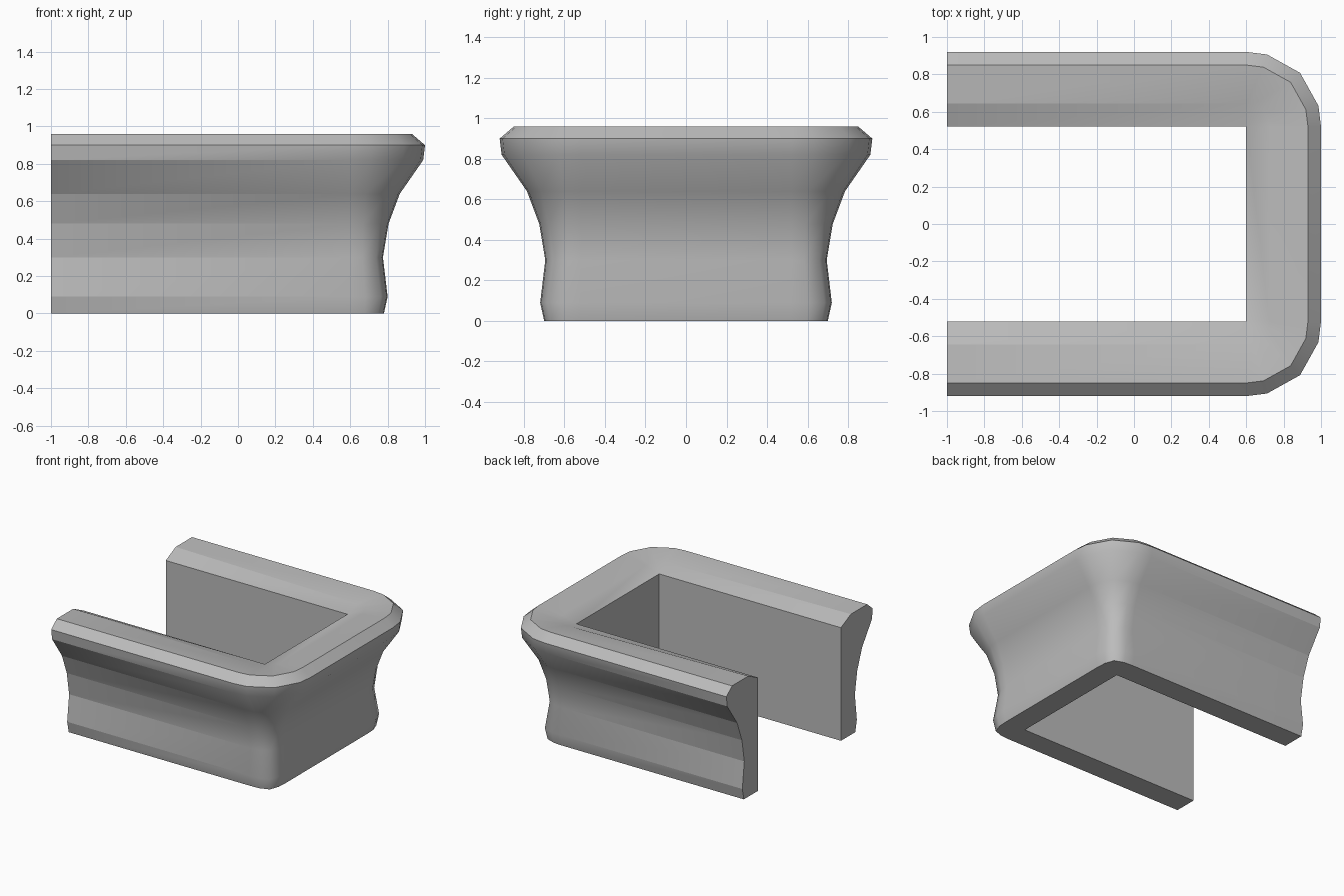
import bpy, bmesh, math

old = bpy.data.objects.get("Cube")
if old:
    bpy.data.objects.remove(old, do_unlink=True)

# Plain grey finish
grey = bpy.data.materials.new("plain_grey")
grey.use_nodes = True
colour = (0.5, 0.5, 0.5, 1)
grey.diffuse_color = colour
grey.node_tree.nodes["Principled BSDF"].inputs["Base Color"].default_value = colour

# Moulding cross-section: distance out from the inner wall, height
PROFILE = [(0, 0), (0.18, 0), (0.20, 0.09), (0.175, 0.30), (0.205, 0.48),
           (0.265, 0.64), (0.39, 0.82), (0.40, 0.90), (0.33, 0.96),
           (0.125, 0.96), (0, 0.90)]
END_X, IN_X, IN_Y = -1.0, 0.6, 0.52
CREST = 9


def corner_dirs(z):
    """Outward factors round a corner; the foot is squarer than the rim."""
    t = min(z / 0.82, 1)
    side, near, diag = 0.42 - 0.14 * t, 0.975 - 0.01 * t, 0.83 - 0.11 * t
    return [(0, 1), (side, near), (diag, diag), (near, side), (1, 0)]


def ring(bm, x, sign, step):
    verts = []
    for i, (d, z) in enumerate(PROFILE):
        u, v = corner_dirs(z)[step]
        if i == CREST and x > END_X:
            z -= 0.025  # the inner bevel softens towards the corners
        verts.append(bm.verts.new((x + u * d, sign * (IN_Y + v * d), z)))
    return verts


# Sweep the section along both arms and round the two corners
bm = bmesh.new()
rings = [ring(bm, END_X, -1, 0)]
rings += [ring(bm, IN_X, -1, s) for s in range(5)]
rings += [ring(bm, IN_X, 1, s) for s in reversed(range(5))]
rings.append(ring(bm, END_X, 1, 0))
n = len(PROFILE)
for a, b in zip(rings, rings[1:]):
    for i in range(n):
        j = (i + 1) % n
        bm.faces.new((a[i], b[i], b[j], a[j]))

# Flat ends of the arms
bm.faces.new(rings[0])
bm.faces.new(rings[-1])
bmesh.ops.remove_doubles(bm, verts=bm.verts, dist=0.0005)
bmesh.ops.recalc_face_normals(bm, faces=bm.faces)

# Smooth faces, with crisp rims, ends and arm bands
for f in bm.faces:
    f.smooth = True
for e in bm.edges:
    p, q = (v.co for v in e.verts)
    along_arm = abs(p.x - q.x) > 1
    inner = all(abs(c.x - IN_X) < 0.001 and abs(abs(c.y) - IN_Y) < 0.001 for c in (p, q))
    at_end = p.x < END_X + 0.001 and q.x < END_X + 0.001
    level = abs(p.z - q.z) < 0.001
    steep = e.calc_face_angle(0) > math.radians(35)
    e.smooth = not (along_arm or inner or at_end or (level and steep))

mesh = bpy.data.meshes.new("u_shaped_moulding")
bm.to_mesh(mesh)
bm.free()
mesh.materials.append(grey)
moulding = bpy.data.objects.new("u_shaped_moulding", mesh)
bpy.context.collection.objects.link(moulding)
